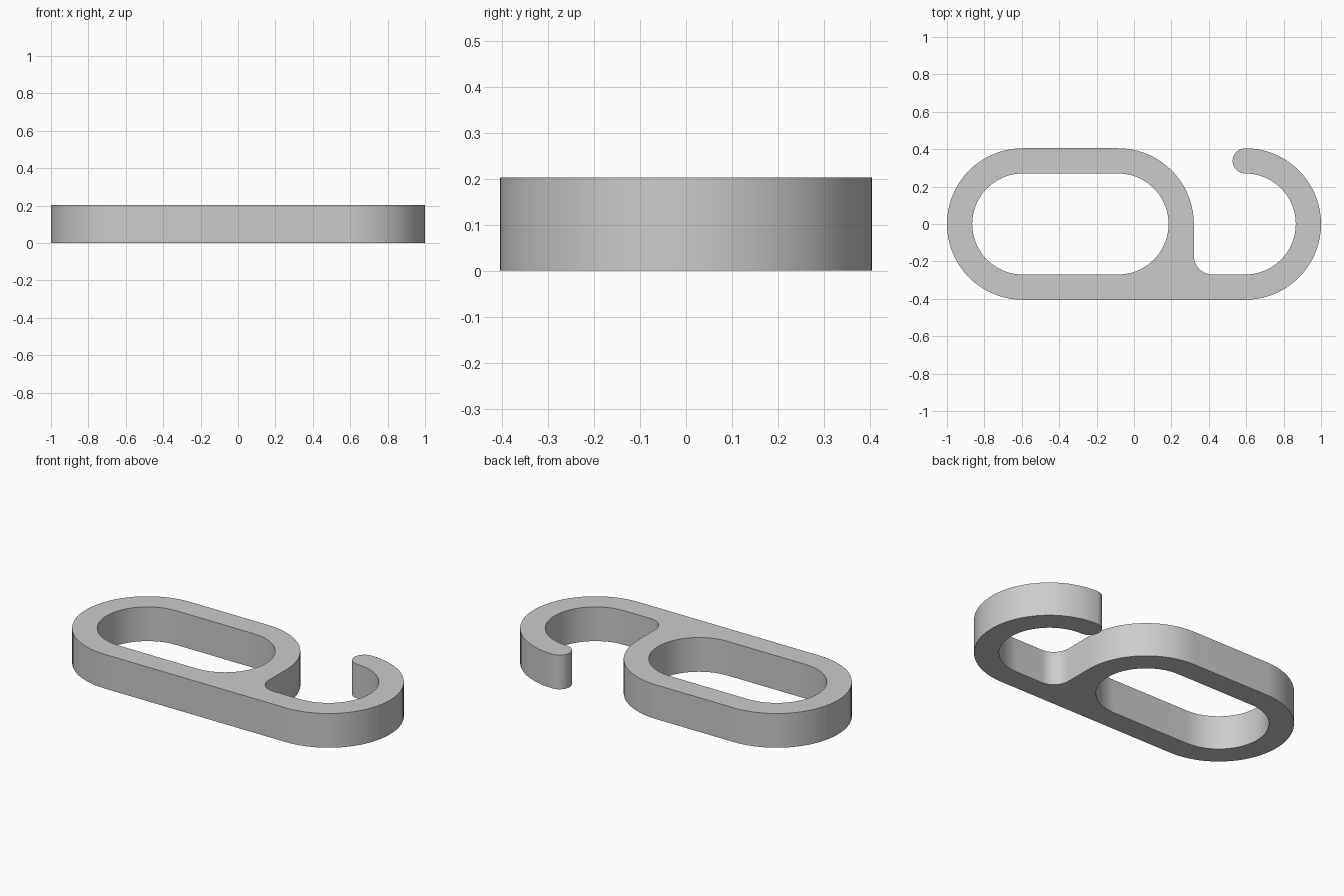
import bpy, bmesh, math
from mathutils import Vector

cube = bpy.data.objects.get("Cube")
if cube:
    bpy.data.objects.remove(cube, do_unlink=True)

OUTER, INNER, HEIGHT = 0.405, 0.27, 0.203
LEFT, MID, RIGHT = -0.595, -0.085, 0.595   # centres of the round ends
FILLET = 0.1
TIP = (OUTER - INNER) / 2


def arc(cx, cy, radius, start, end):
    """Points along an arc, angles in degrees."""
    steps = max(8, round(abs(end - start) / 5))
    angles = [math.radians(start + (end - start) * i / steps) for i in range(steps + 1)]
    return [(cx + radius * math.cos(a), cy + radius * math.sin(a)) for a in angles]


# Outline: closed loop end, hook throat, hook and its round tip
outline = (
    arc(LEFT, 0, OUTER, 270, 90)
    + arc(MID, 0, OUTER, 90, 0)
    + arc(MID + OUTER + FILLET, FILLET - INNER, FILLET, 180, 270)
    + arc(RIGHT, 0, INNER, -90, 90)
    + arc(RIGHT, INNER + TIP, TIP, 270, 90)[1:]
    + arc(RIGHT, 0, OUTER, 90, -90)[1:]
)
# Slot through the closed end
slot = arc(LEFT, 0, INNER, 270, 90) + arc(MID, 0, INNER, 90, -90)

# Fill the profile and extrude it
bm = bmesh.new()
edges = []
for path in (outline, slot):
    verts = [bm.verts.new((x, y, 0)) for x, y in path]
    edges += [bm.edges.new((v, verts[i - 1])) for i, v in enumerate(verts)]
bmesh.ops.triangle_fill(bm, edges=edges, use_beauty=True, normal=Vector((0, 0, 1)))
result = bmesh.ops.extrude_face_region(bm, geom=bm.faces[:], use_keep_orig=True)
top = [g for g in result["geom"] if isinstance(g, bmesh.types.BMVert)]
bmesh.ops.translate(bm, verts=top, vec=(0, 0, HEIGHT))
bmesh.ops.recalc_face_normals(bm, faces=bm.faces[:])

mesh = bpy.data.meshes.new("open_hook_link")
bm.to_mesh(mesh)
bm.free()
link = bpy.data.objects.new("open_hook_link", mesh)
bpy.context.collection.objects.link(link)

# Plain grey
grey = bpy.data.materials.new("light_grey")
grey.use_nodes = True
colour = (0.6, 0.6, 0.6, 1)
grey.diffuse_color = colour
grey.node_tree.nodes["Principled BSDF"].inputs["Base Color"].default_value = colour
mesh.materials.append(grey)

# Smooth walls, sharp rims
bpy.ops.object.select_all(action="DESELECT")
link.select_set(True)
bpy.context.view_layer.objects.active = link
bpy.ops.object.shade_smooth_by_angle(angle=math.radians(30))
